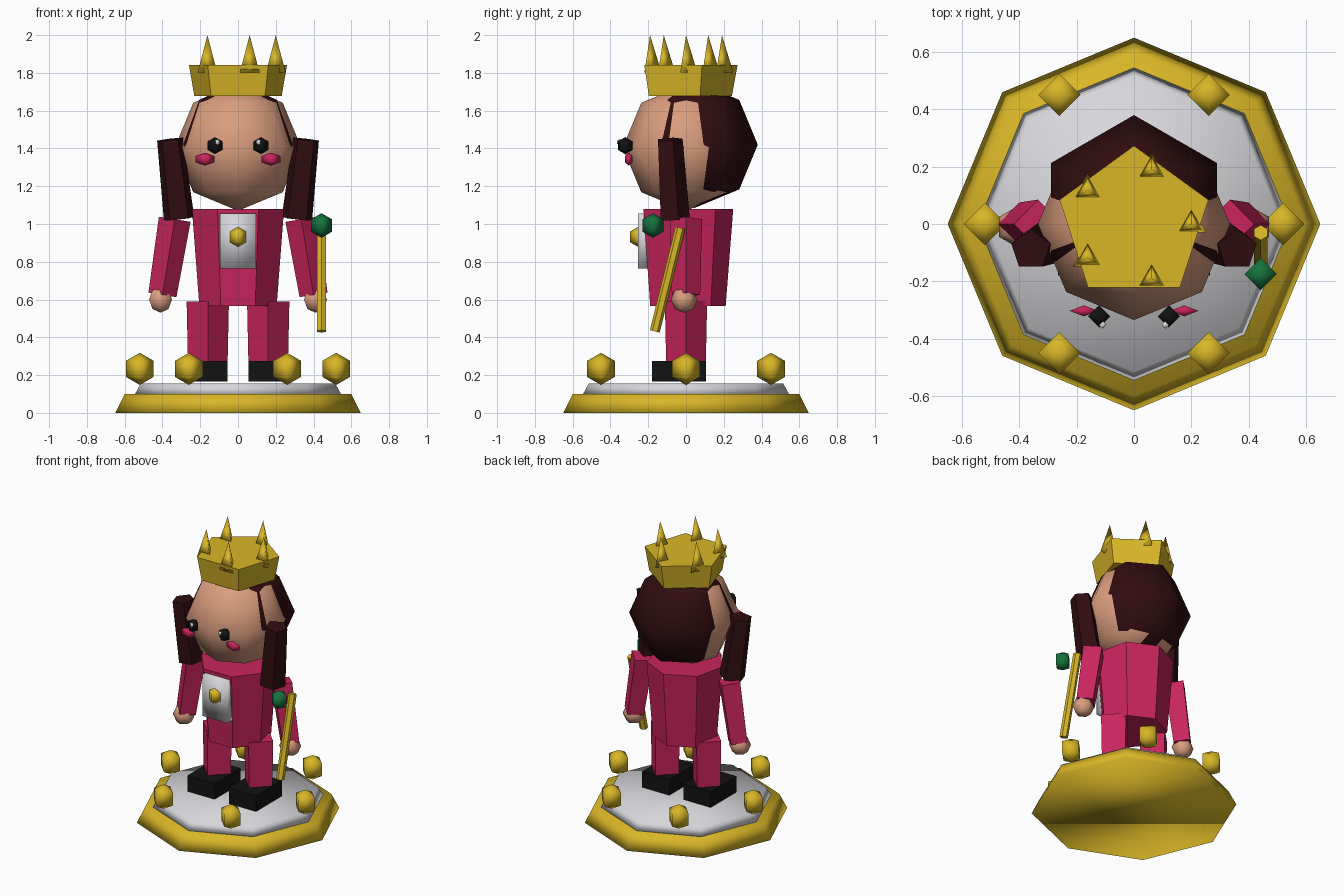
import bpy
import bmesh
import math
from mathutils import Vector

cube = bpy.data.objects.get("Cube")
if cube:
    bpy.data.objects.remove(cube, do_unlink=True)


def material(name, rgb):
    mat = bpy.data.materials.new(name)
    mat.use_nodes = True
    mat.diffuse_color = (*rgb, 1)
    bsdf = next(n for n in mat.node_tree.nodes if n.type == 'BSDF_PRINCIPLED')
    bsdf.inputs["Base Color"].default_value = (*rgb, 1)
    return mat


GOLD = material("gold", (0.69, 0.47, 0.02))
WHITE = material("white", (0.68, 0.68, 0.71))
PINK = material("deep_pink", (0.59, 0.018, 0.11))
SKIN = material("skin", (0.70, 0.34, 0.21))
HAIR = material("dark_brown", (0.03, 0.004, 0.005))
GREEN = material("green", (0.008, 0.17, 0.045))
BLACK = material("black", (0.006, 0.006, 0.006))


def finish(name, bm, mat, smooth):
    bmesh.ops.recalc_face_normals(bm, faces=bm.faces[:])
    for f in bm.faces:
        f.smooth = smooth
    mesh = bpy.data.meshes.new(name)
    bm.to_mesh(mesh)
    bm.free()
    mesh.materials.append(mat)
    obj = bpy.data.objects.new(name, mesh)
    bpy.context.collection.objects.link(obj)
    return obj


def prism(name, low, high, r_low, r_high, sides, mat, smooth=False):
    """Tapered prism running between two points."""
    low, high = Vector(low), Vector(high)
    axis = high - low
    bm = bmesh.new()
    bmesh.ops.create_cone(bm, cap_ends=True, segments=sides, radius1=r_low,
                          radius2=r_high, depth=axis.length)
    obj = finish(name, bm, mat, smooth)
    obj.location = (low + high) / 2
    obj.rotation_mode = 'QUATERNION'
    obj.rotation_quaternion = Vector((0, 0, 1)).rotation_difference(axis)
    return obj


def ball(name, centre, radii, segments, rings, mat):
    """Smooth low-poly sphere or ellipsoid with one vertex column at +y."""
    if not isinstance(radii, tuple):
        radii = (radii,) * 3
    bm = bmesh.new()
    top = bm.verts.new((0, 0, radii[2]))
    bottom = bm.verts.new((0, 0, -radii[2]))
    loops = []
    for i in range(1, rings):
        t = math.pi * i / rings
        loop = []
        for j in range(segments):
            a = math.tau * j / segments
            loop.append(bm.verts.new((radii[0] * math.sin(t) * math.sin(a),
                                      radii[1] * math.sin(t) * math.cos(a),
                                      radii[2] * math.cos(t))))
        loops.append(loop)
    for j in range(segments):
        k = (j + 1) % segments
        bm.faces.new((top, loops[0][j], loops[0][k]))
        bm.faces.new((bottom, loops[-1][k], loops[-1][j]))
        for a, b in zip(loops, loops[1:]):
            bm.faces.new((a[j], b[j], b[k], a[k]))
    obj = finish(name, bm, mat, True)
    obj.location = centre
    return obj


def box(name, centre, size, mat, smooth=False):
    bm = bmesh.new()
    bmesh.ops.create_cube(bm, size=1)
    bmesh.ops.scale(bm, vec=size, verts=bm.verts[:])
    obj = finish(name, bm, mat, smooth)
    obj.location = centre
    return obj


# Pedestal with a ring of gems
prism("pedestal_base", (0, 0, 0), (0, 0, 0.1), 0.65, 0.60, 8, GOLD, True)
prism("pedestal_top", (0, 0, 0.1), (0, 0, 0.155), 0.545, 0.515, 8, WHITE, True)
for i in range(6):
    a = math.tau * i / 6
    ball(f"pedestal_gem_{i + 1}", (0.52 * math.cos(a), 0.52 * math.sin(a), 0.233),
         0.085, 4, 3, GOLD)

# Torso, head and hair
prism("torso", (0, 0, 0.565), (0, 0, 1.08), 0.21, 0.25, 7, PINK)
ball("head", (0, 0, 1.405), 0.335, 8, 4, SKIN)
ball("back_hair", (0, 0.045, 1.42), 0.335, 6, 4, HAIR)

# Paired parts
for side, s in (("left", 1), ("right", -1)):
    prism(f"{side}_leg", (s * 0.16, 0, 0.27), (s * 0.16, 0, 0.59), 0.105, 0.112, 4, PINK)
    box(f"{side}_shoe", (s * 0.16, -0.037, 0.22), (0.21, 0.285, 0.11), BLACK)
    prism(f"{side}_arm", (s * 0.40, 0, 0.625), (s * 0.335, 0, 1.025), 0.075, 0.085, 4, PINK)
    ball(f"{side}_hand", (s * 0.41, -0.01, 0.6), 0.07, 6, 4, SKIN)
    prism(f"{side}_hair_lock", (s * 0.312, -0.065, 1.028), (s * 0.36, -0.09, 1.448),
          0.085, 0.072, 5, HAIR)
    ball(f"{side}_eye", (s * 0.122, -0.322, 1.415), 0.045, 4, 3, BLACK)
    ball(f"{side}_eye_glint", (s * 0.11, -0.352, 1.433), 0.016, 4, 3, WHITE)
    ball(f"{side}_cheek", (s * 0.175, -0.303, 1.343), (0.058, 0.022, 0.034), 4, 3, PINK)

# Chest panel with brooch
box("chest_panel", (0, -0.222, 0.91), (0.19, 0.064, 0.29), WHITE, True)
ball("brooch", (0, -0.25, 0.932), 0.055, 4, 3, GOLD)

# Crown with spikes
prism("crown_band", (0, 0, 1.677), (0, 0, 1.842), 0.243, 0.273, 5, GOLD)
for i in range(5):
    a = math.tau * i / 5
    x, y = 0.2 * math.cos(a), 0.2 * math.sin(a)
    prism(f"crown_spike_{i + 1}", (x, y, 1.803), (x, y, 2.0), 0.06, 0, 3, GOLD, True)

# Sceptre
prism("sceptre_rod", (0.442, -0.165, 0.432), (0.442, -0.03, 0.98), 0.027, 0.027, 6, GOLD)
ball("sceptre_gem", (0.442, -0.175, 0.992), 0.065, 4, 3, GREEN)
